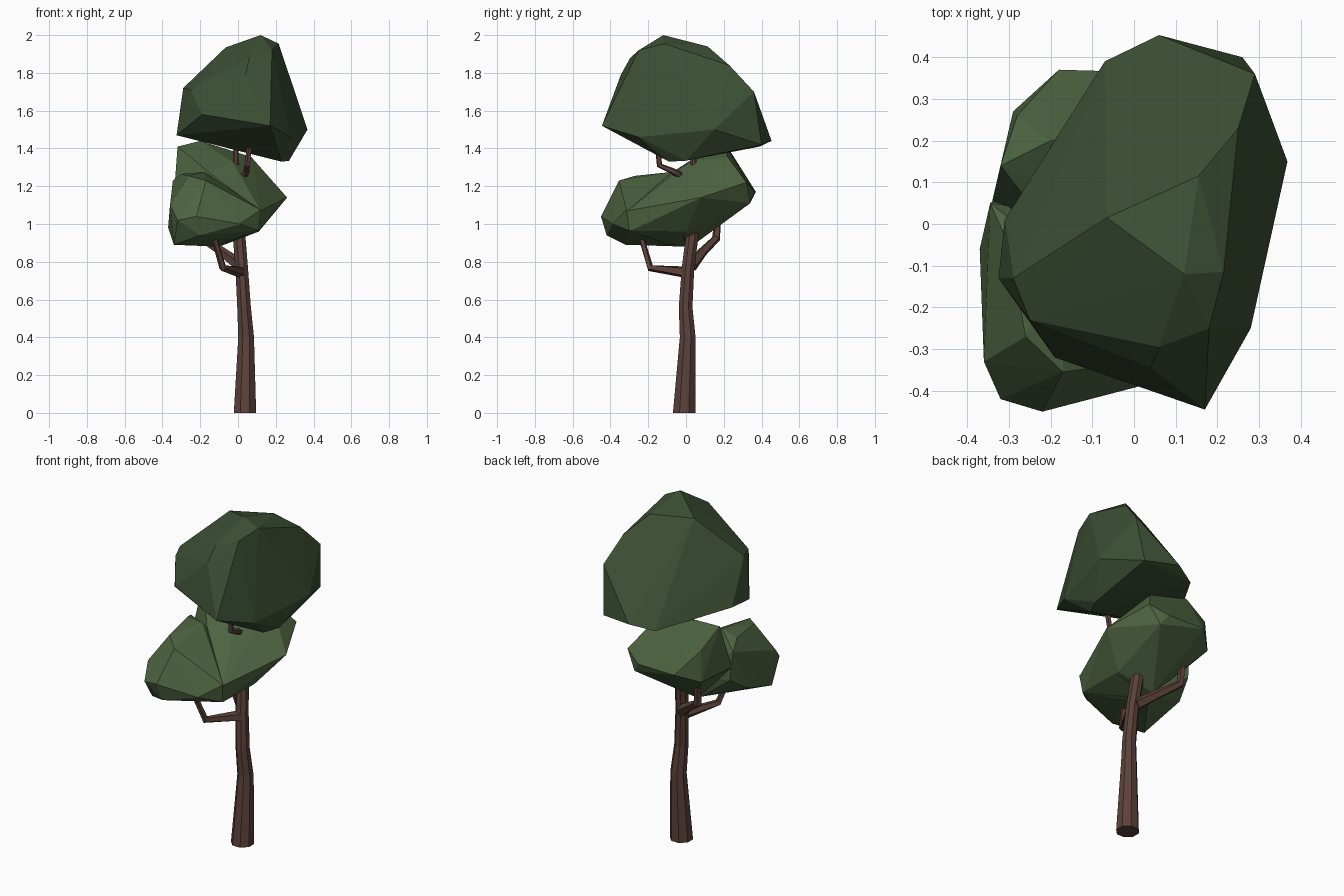
import bpy, bmesh, math
from mathutils import Vector


def material(name, rgb):
    m = bpy.data.materials.new(name)
    m.diffuse_color = (*rgb, 1)
    return m


bark = material("bark", (0.107, 0.054, 0.042))
leaf_dark = material("leaf_dark", (0.045, 0.078, 0.034))
leaf_light = material("leaf_light", (0.076, 0.128, 0.053))


def finish(bm, name, mat):
    bmesh.ops.recalc_face_normals(bm, faces=bm.faces)
    me = bpy.data.meshes.new(name)
    bm.to_mesh(me)
    bm.free()
    me.materials.append(mat)
    ob = bpy.data.objects.new(name, me)
    bpy.context.collection.objects.link(ob)
    return ob


def limb(name, path, sides):
    """Tapered faceted tube through (x, y, z, radius) stations."""
    bm = bmesh.new()
    pts = [Vector(p[:3]) for p in path]
    rings = []
    for i, p in enumerate(path):
        d = (pts[min(i + 1, len(pts) - 1)] - pts[max(i - 1, 0)]).normalized()
        if i == 0 and p[2] == 0:
            d = Vector((0, 0, 1))
        ref = Vector((1, 0, 0)) if abs(d.x) < 0.8 else Vector((0, 1, 0))
        v = d.cross(ref).normalized()
        u = v.cross(d)
        ring = []
        for k in range(sides):
            a = 2 * math.pi * (k + 0.5) / sides
            ring.append(bm.verts.new(pts[i] + p[3] * (u * math.cos(a) + v * math.sin(a))))
        rings.append(ring)
    for a, b in zip(rings, rings[1:]):
        for k in range(sides):
            n = (k + 1) % sides
            bm.faces.new((a[k], a[n], b[n], b[k]))
    bm.faces.new(rings[0])
    bm.faces.new(rings[-1])
    return finish(bm, name, bark)


def leaf_clump(name, corners, mat):
    """Faceted clump: the convex hull of a few corner points."""
    bm = bmesh.new()
    for c in corners:
        bm.verts.new(c)
    res = bmesh.ops.convex_hull(bm, input=bm.verts[:])
    inside = {g for g in res["geom_interior"] + res["geom_unused"]
              if isinstance(g, bmesh.types.BMVert)}
    bmesh.ops.delete(bm, geom=list(inside), context='VERTS')
    return finish(bm, name, mat)


# trunk, running up inside the leaves to the crown
limb("trunk", [(0.037, -0.01, 0, 0.064), (0.043, 0.009, 0.4, 0.045),
               (0.032, -0.002, 0.56, 0.039), (0.02, 0.01, 0.76, 0.036),
               (0.003, 0.037, 0.97, 0.036), (-0.01, 0.04, 1.2, 0.022),
               (-0.012, 0.04, 1.43, 0.013)], 8)

# branches holding the leaf clumps
limb("front_branch", [(0.02, 0.0, 0.745, 0.032), (-0.08, -0.19, 0.768, 0.02),
                      (-0.13, -0.24, 0.94, 0.015)], 5)
limb("back_branch", [(0.01, 0.03, 0.78, 0.034), (-0.09, 0.09, 0.855, 0.026),
                     (-0.19, 0.16, 0.925, 0.023), (-0.2, 0.17, 1.05, 0.018)], 5)
limb("crown_branch", [(-0.005, 0.03, 1.22, 0.02), (0.045, -0.06, 1.275, 0.018),
                      (0.05, -0.14, 1.31, 0.016), (0.065, -0.155, 1.45, 0.013)], 5)

# crown clump
leaf_clump("crown_leaves", [
    (0.12, -0.12, 2.0), (0.215, -0.115, 1.955), (0.18, -0.25, 1.92),
    (0.06, -0.295, 1.88), (0.04, -0.345, 1.79), (-0.065, 0.015, 1.935),
    (0.155, 0.115, 1.94), (0.25, 0.23, 1.84), (0.29, 0.36, 1.7),
    (0.26, 0.4, 1.42), (0.06, 0.453, 1.44), (-0.07, 0.39, 1.41),
    (-0.29, -0.13, 1.72), (-0.25, -0.23, 1.71), (-0.19, -0.32, 1.58),
    (-0.325, -0.13, 1.47), (-0.31, 0.01, 1.47), (0.17, -0.445, 1.52),
    (0.28, -0.25, 1.46), (0.368, 0.15, 1.5), (0.23, -0.09, 1.33),
    (0.27, 0.0, 1.335), (-0.02, -0.1, 1.41)], leaf_dark)

# lower back clump, sloping down to the front right
leaf_clump("lower_back_leaves", [
    (-0.18, 0.37, 1.17), (0.06, 0.363, 1.17), (0.1, 0.34, 1.11),
    (0.16, 0.32, 1.22), (-0.29, 0.27, 1.12), (-0.32, 0.14, 1.41),
    (-0.2, 0.2, 1.44), (-0.28, 0.26, 1.3), (0.07, 0.22, 1.355),
    (-0.03, 0.02, 1.33), (0.26, 0.08, 1.14), (0.12, -0.31, 1.07),
    (0.11, -0.29, 0.965), (0.11, 0.0, 0.96), (-0.1, 0.04, 0.89),
    (-0.15, -0.08, 1.27), (-0.34, 0.055, 1.14), (-0.1, -0.1, 0.89)], leaf_light)

# lower front clump
leaf_clump("lower_front_leaves", [
    (-0.36, -0.33, 1.1), (-0.37, -0.06, 0.98), (-0.345, 0.05, 1.23),
    (-0.32, -0.42, 1.02), (-0.22, -0.45, 1.04), (0.12, -0.315, 1.075),
    (0.01, -0.39, 1.0), (0.11, -0.3, 0.965), (-0.26, -0.27, 1.255),
    (-0.17, -0.355, 1.23), (-0.34, -0.32, 0.89), (-0.1, 0.0, 0.88),
    (-0.3, -0.05, 1.265), (-0.18, -0.08, 1.275), (-0.33, 0.06, 1.06),
    (0.11, -0.02, 0.96), (-0.2, -0.42, 0.94)], leaf_light)
